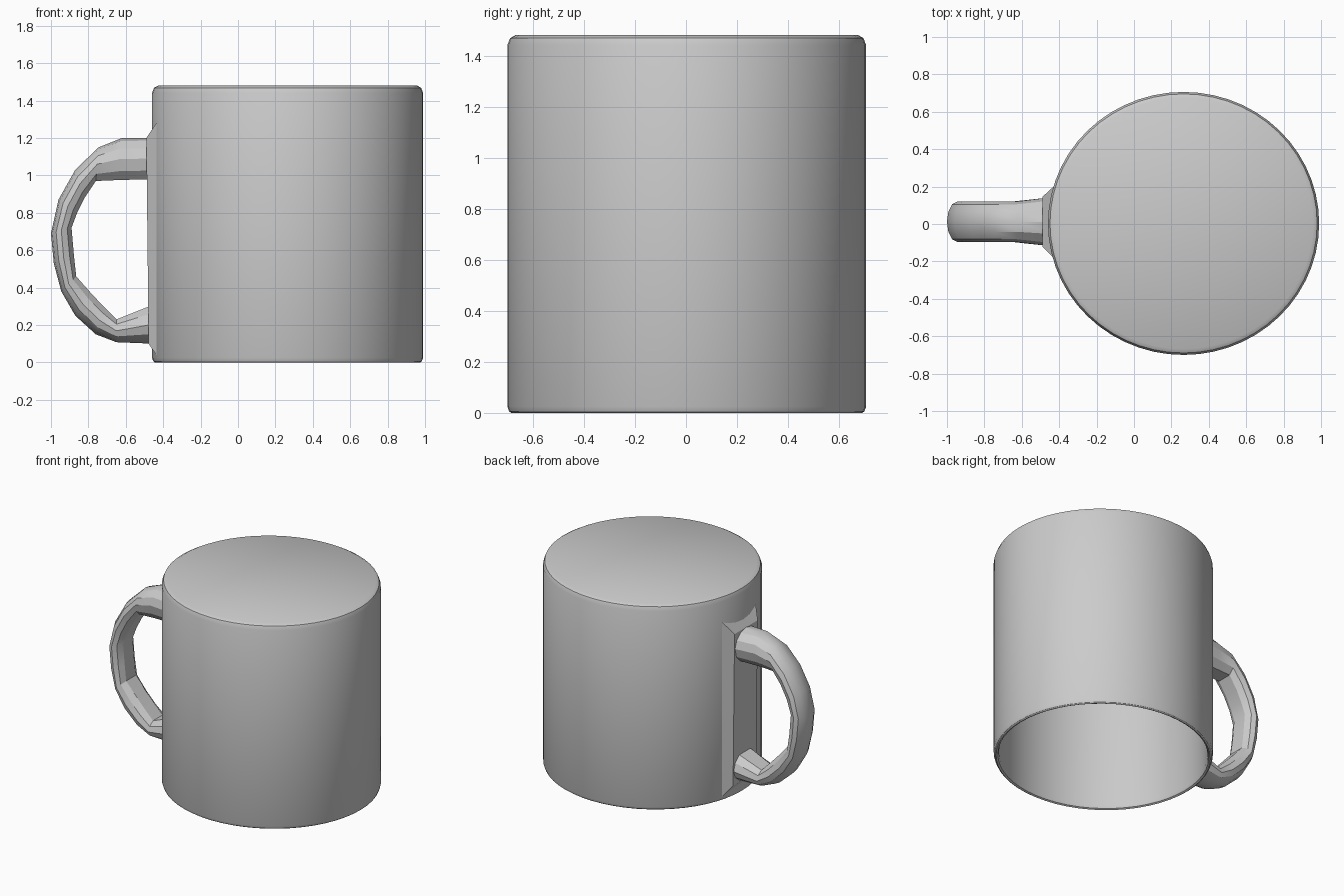
import bpy, bmesh, math
from mathutils import Vector

if "Cube" in bpy.data.objects:
    bpy.data.objects.remove(bpy.data.objects["Cube"])

CX, CY, RX, RY, H = 0.265, 0.003, 0.725, 0.703, 1.48


def finish(bm, name, angle):
    bmesh.ops.recalc_face_normals(bm, faces=bm.faces[:])
    me = bpy.data.meshes.new(name)
    bm.to_mesh(me)
    bm.free()
    ob = bpy.data.objects.new(name, me)
    bpy.context.collection.objects.link(ob)
    bpy.ops.object.select_all(action='DESELECT')
    bpy.context.view_layer.objects.active = ob
    ob.select_set(True)
    bpy.ops.object.shade_smooth_by_angle(angle=math.radians(angle))
    return ob


def skin(bm, rings, caps=True):
    # Join successive closed rings of points with quads
    loops = [[bm.verts.new(p) for p in r] for r in rings]
    n = len(loops[0])
    for a, b in zip(loops, loops[1:]):
        for i in range(n):
            j = (i + 1) % n
            bm.faces.new((a[i], a[j], b[j], b[i]))
    if caps:
        bm.faces.new(loops[0])
        bm.faces.new(loops[-1])


# Upturned cup: outer base, wall, open rim at the bottom, inner wall, inner base
profile = [(0.955, H), (0.985, H - 0.012), (1.0, H - 0.04), (1.0, 0.025),
           (0.99, 0.006), (0.978, 0.0), (0.962, 0.006), (0.952, 0.025),
           (0.952, H - 0.08), (0.93, H - 0.05)]
SIDES = 56
bm = bmesh.new()
skin(bm, [[(CX + RX * s * math.cos(2 * math.pi * i / SIDES),
            CY + RY * s * math.sin(2 * math.pi * i / SIDES), z)
           for i in range(SIDES)] for s, z in profile])
finish(bm, "cup_body", 30)

# Handle: each station pairs an outer-edge point with an inner-edge point (x, z)
stations = [((-0.45, 1.20), (-0.45, 0.98)), ((-0.62, 1.20), (-0.64, 0.975)),
            ((-0.745, 1.15), (-0.76, 0.97)), ((-0.87, 1.03), (-0.82, 0.88)),
            ((-0.96, 0.87), (-0.86, 0.80)), ((-1.0, 0.69), (-0.89, 0.72)),
            ((-0.985, 0.53), (-0.878, 0.58)), ((-0.945, 0.38), (-0.865, 0.46)),
            ((-0.87, 0.25), (-0.79, 0.375)), ((-0.76, 0.15), (-0.72, 0.30)),
            ((-0.65, 0.108), (-0.65, 0.23)), ((-0.45, 0.10), (-0.45, 0.31))]
bm = bmesh.new()
rings = []
for k, (o, i) in enumerate(stations):
    o, i = Vector((o[0], 0, o[1])), Vector((i[0], 0, i[1]))
    mid, half = (o + i) / 2, (o - i) / 2
    wide = 0.13 if k in (0, len(stations) - 1) else 0.108
    ring = []
    for a in range(12):
        t = 2 * math.pi * a / 12
        c = math.cos(t)
        # Flatter on the inner side, round on the outer side
        f = c if c > 0 else max(-1, c * 1.16)
        ring.append(mid + half * f + Vector((0, 0.012 + wide * math.sin(t), 0)))
    rings.append(ring)
skin(bm, rings)
finish(bm, "handle", 28)

# Chamfered pad where the handle meets the cup
bm = bmesh.new()
skin(bm, [[(x0, y0, z0), (x0, y1, z0), (x1, y1, z1), (x1, y0, z1)]
          for x0, x1, y0, y1, z0, z1 in
          [(-0.43, -0.43, -0.18, 0.20, 0.03, 1.29),
           (-0.478, -0.49, -0.12, 0.145, 0.10, 1.20)]])
finish(bm, "handle_pad", 20)
